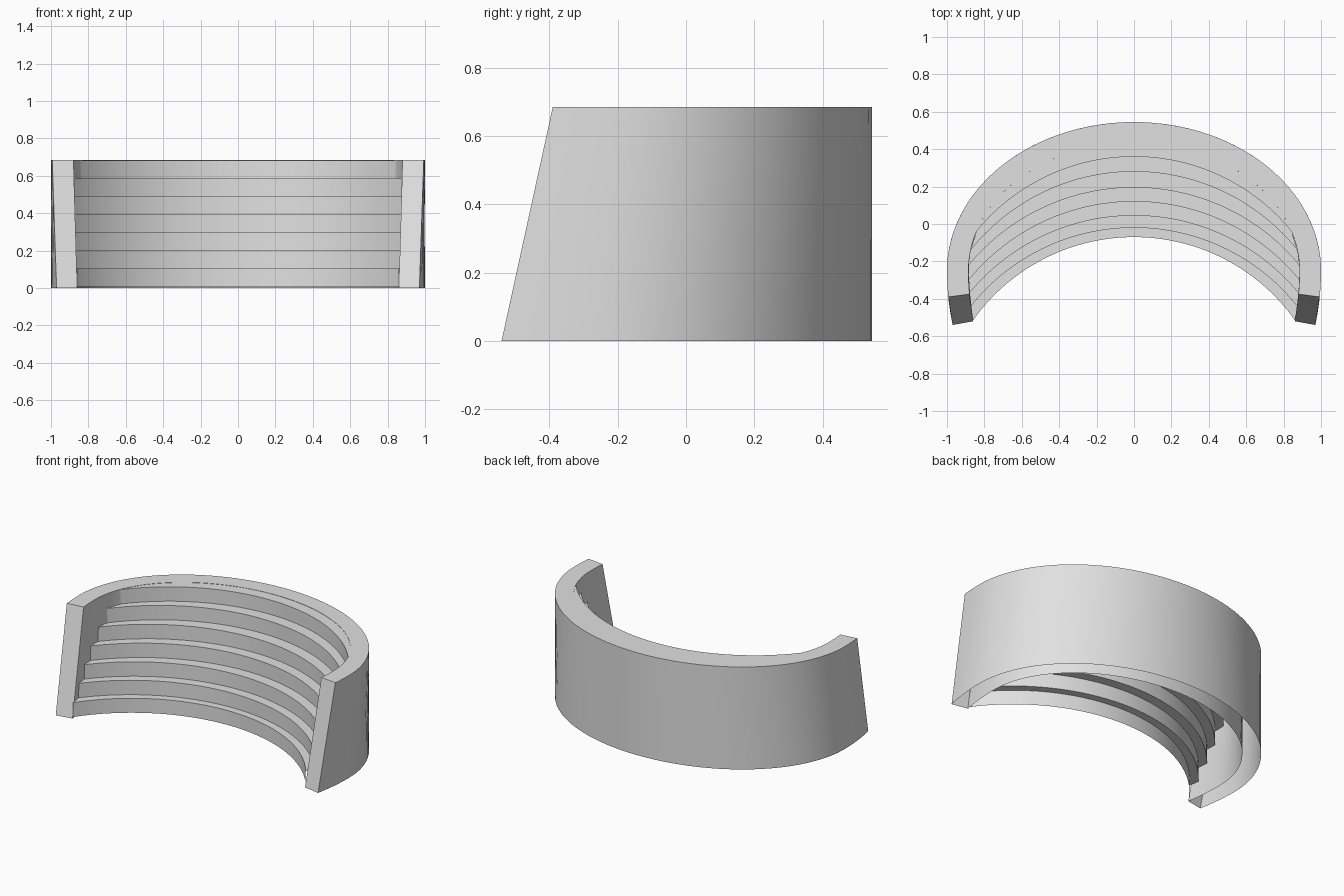
import bpy
import math

cube = bpy.data.objects.get("Cube")
if cube:
    bpy.data.objects.remove(cube, do_unlink=True)

HEIGHT = 0.685
MID_Y = -0.25      # widest line of the curved wall
SEGMENTS = 64

stone = bpy.data.materials.new("pale_grey_stone")
stone.use_nodes = True
colour = (0.75, 0.75, 0.75, 1)
stone.diffuse_color = colour
stone.node_tree.nodes["Principled BSDF"].inputs["Base Color"].default_value = colour


def wall_curve(a, b_back, b_front, end_y, z):
    """Horseshoe curve from -x to +x, ending at end_y on both sides."""
    b_end = b_back if end_y > MID_Y else b_front
    end = math.asin((end_y - MID_Y) / b_end)
    points = []
    for i in range(SEGMENTS + 1):
        t = math.pi - end + (2 * end - math.pi) * i / SEGMENTS
        s = math.sin(t)
        b = b_back if s > 0 else b_front
        points.append((a * math.cos(t), MID_Y + b * s, z))
    return points


def outer(end_y, z):
    return wall_curve(1.0, 0.795, 1.19, end_y, z)


def inner(end_y, z):
    return wall_curve(0.885, 0.685, 1.14, end_y, z)


def row_arc(mid_y, end_y):
    """Circular arc through (0, mid_y) that ends on the inner wall."""
    end_x = inner(end_y, 0)[-1][0]
    h = mid_y - end_y
    radius = (end_x ** 2 + h ** 2) / (2 * h)
    half = math.asin(end_x / radius)
    angles = [half * (2 * i / SEGMENTS - 1) for i in range(SEGMENTS + 1)]
    return [(radius * math.sin(t), mid_y - radius * (1 - math.cos(t))) for t in angles]


def sheet(name, rows, caps=False):
    """Skin a list of equal-length point rows."""
    n = SEGMENTS + 1
    faces = [(r * n + c, r * n + c + 1, (r + 1) * n + c + 1, (r + 1) * n + c)
             for r in range(len(rows) - 1) for c in range(SEGMENTS)]
    if caps:
        first = [r * n for r in range(len(rows))]
        faces.append(first)
        faces.append([v + SEGMENTS for v in reversed(first)])
    mesh = bpy.data.meshes.new(name)
    mesh.from_pydata([p for row in rows for p in row], [], faces)
    mesh.materials.append(stone)
    obj = bpy.data.objects.new(name, mesh)
    bpy.context.collection.objects.link(obj)
    bpy.ops.object.select_all(action='DESELECT')
    obj.select_set(True)
    bpy.context.view_layer.objects.active = obj
    bpy.ops.object.shade_smooth_by_angle(angle=math.radians(30))
    return obj


# Curved wall, hollow and open underneath, with raked front ends
sheet("curved_wall", [inner(-0.52, 0), inner(-0.375, HEIGHT),
                      outer(-0.39, HEIGHT), outer(-0.54, 0)], caps=True)

# Stepped seating rows: middle and end depth of each riser, bottom to top
row_depths = [(-0.07, -0.515), (-0.02, -0.44), (0.045, -0.37), (0.12, -0.30),
              (0.195, -0.22), (0.28, -0.14), (0.36, -0.04)]
base = 0.008
rise = (HEIGHT - 0.002 - base) / len(row_depths)
rows = []
for i, (mid_y, end_y) in enumerate(row_depths):
    arc = row_arc(mid_y, end_y)
    for z in (base + rise * i, base + rise * (i + 1)):
        rows.append([(x, y, z) for x, y in arc])
rows.append(inner(row_depths[-1][1], HEIGHT - 0.002))
sheet("seating_steps", rows)
